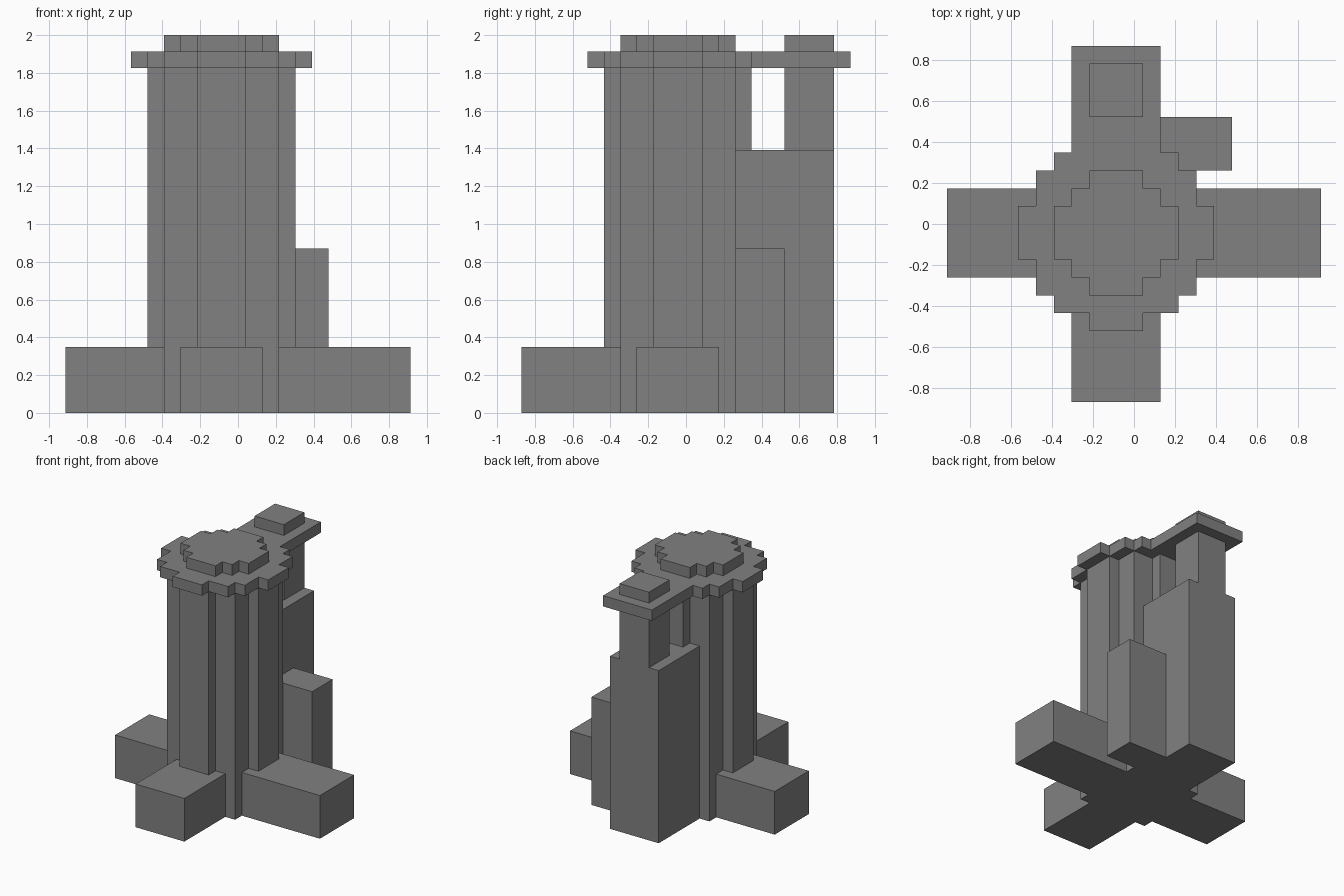
import bpy
import bmesh

cube = bpy.data.objects.get("Cube")
if cube:
    bpy.data.objects.remove(cube, do_unlink=True)

U = 2 / 23             # one block of the modelling grid
CX, CY = -1.0, -0.5    # tower axis, in blocks

stone = bpy.data.materials.new("grey_stone")
stone.use_nodes = True
colour = (0.22, 0.22, 0.22, 1)
stone.diffuse_color = colour
stone.node_tree.nodes["Principled BSDF"].inputs["Base Color"].default_value = colour


def prism(name, outline, z0, z1):
    """Extrude a counter-clockwise outline, given in blocks, from z0 to z1."""
    bm = bmesh.new()
    base = bm.faces.new([bm.verts.new((x * U, y * U, z0 * U)) for x, y in outline])
    top = bmesh.ops.extrude_face_region(bm, geom=[base], use_keep_orig=True)
    verts = [v for v in top["geom"] if isinstance(v, bmesh.types.BMVert)]
    bmesh.ops.translate(bm, verts=verts, vec=(0, 0, (z1 - z0) * U))
    bmesh.ops.recalc_face_normals(bm, faces=bm.faces)
    mesh = bpy.data.meshes.new(name)
    bm.to_mesh(mesh)
    bm.free()
    mesh.materials.append(stone)
    obj = bpy.data.objects.new(name, mesh)
    bpy.context.collection.objects.link(obj)
    return obj


def box(name, x0, x1, y0, y1, z0, z1):
    return prism(name, [(x0, y0), (x1, y0), (x1, y1), (x0, y1)], z0, z1)


def stepped_round(name, quarter, z0, z1):
    """Blocky disc: the corners of one quarter are turned around the axis."""
    outline = []
    for _ in range(4):
        outline += [(CX + x, CY + y) for x, y in quarter]
        quarter = [(-y, x) for x, y in quarter]
    return prism(name, outline, z0, z1)


# Round tower with its overhanging cap and crown
stepped_round("tower_shaft", [(4.5, -1.5), (4.5, 1.5), (3.5, 1.5),
                              (3.5, 3.5), (1.5, 3.5)], 0, 21)
stepped_round("tower_cap", [(5.5, -1.5), (5.5, 1.5), (4.5, 1.5), (4.5, 3.5),
                            (3.5, 3.5), (3.5, 4.5), (1.5, 4.5)], 21, 22)
stepped_round("tower_crown", [(3.5, -1.5), (3.5, 1.5), (2.5, 1.5),
                              (2.5, 2.5), (1.5, 2.5)], 22, 23)

# Low wings around the foot
box("front_wing", -3.5, 1.5, -10, -4, 0, 4)
box("right_wing", -10.5, -4.5, -3, 2, 0, 4)
box("left_wing", 2.5, 10.5, -3, 2, 0, 4)

# Rear buttress carrying a post, a bridge to the cap and a top block
box("rear_buttress", -3.5, 1.5, 3, 9, 0, 16)
box("rear_post", -2.5, 0.5, 6, 9, 16, 21)
box("rear_bridge", -3.5, 1.5, 4, 10, 21, 22)
box("rear_top_block", -2.5, 0.5, 6, 9, 22, 23)

# Half-height block beside the buttress
box("side_block", 1.5, 5.5, 3, 6, 0, 10)
